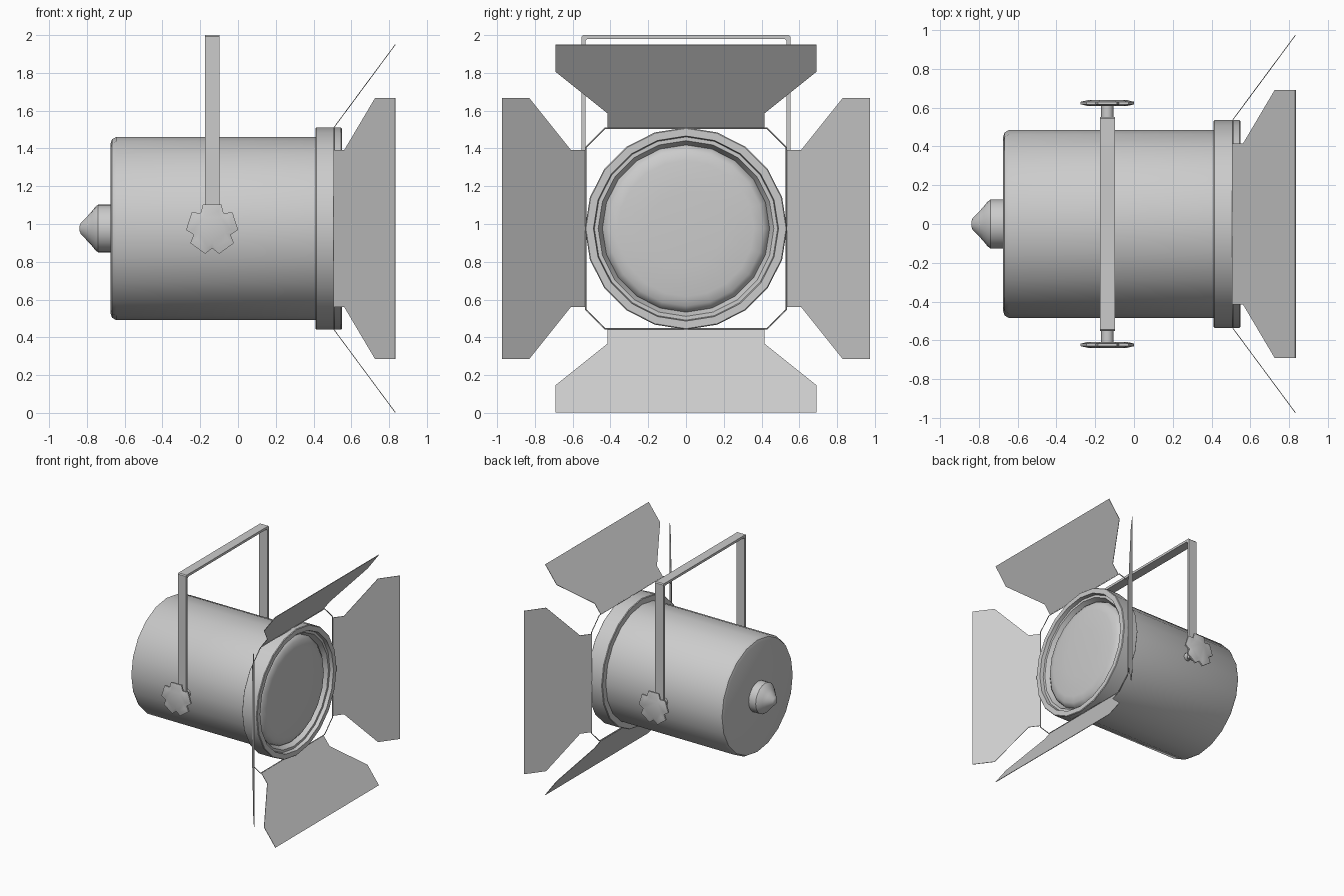
import bpy, bmesh
from math import sin, cos, pi, radians
from mathutils import Matrix, Vector

if "Cube" in bpy.data.objects:
    bpy.data.objects.remove(bpy.data.objects["Cube"])

CZ = 0.976   # height of the lamp axis
SIDES = 20


def finish(name, bm, smooth=None):
    bmesh.ops.recalc_face_normals(bm, faces=bm.faces)
    me = bpy.data.meshes.new(name)
    bm.to_mesh(me)
    bm.free()
    ob = bpy.data.objects.new(name, me)
    bpy.context.collection.objects.link(ob)
    if smooth:
        bpy.ops.object.select_all(action='DESELECT')
        ob.select_set(True)
        bpy.context.view_layer.objects.active = ob
        bpy.ops.object.shade_smooth_by_angle(angle=radians(smooth))
    return ob


def revolve(name, profile, smooth=35):
    """Turn an (x, radius) profile around the lamp axis."""
    bm = bmesh.new()
    vs = [bm.verts.new((x, 0, CZ + r)) for x, r in profile]
    es = [bm.edges.new(p) for p in zip(vs, vs[1:])]
    bmesh.ops.spin(bm, geom=vs + es, cent=(0, 0, CZ), axis=(1, 0, 0),
                   angle=2 * pi, steps=SIDES, use_duplicate=False)
    bmesh.ops.remove_doubles(bm, verts=bm.verts, dist=1e-4)
    return finish(name, bm, smooth)


def box(name, lo, hi):
    bm = bmesh.new()
    bmesh.ops.create_cube(bm, size=1)
    for v in bm.verts:
        v.co = [(a + b) / 2 + c * (b - a) for a, b, c in zip(lo, hi, v.co)]
    return finish(name, bm)


# Housing, rear cap, front rim and lens
revolve("housing", [(-0.675, 0), (-0.675, 0.45), (-0.667, 0.472),
                    (-0.645, 0.485), (0.45, 0.485)])
revolve("rear_cap", [(-0.67, 0.127), (-0.74, 0.127), (-0.755, 0.115),
                     (-0.775, 0.09), (-0.795, 0.068), (-0.832, 0.03),
                     (-0.838, 0.015), (-0.838, 0)])
revolve("front_rim", [(0.41, 0.48), (0.41, 0.53), (0.415, 0.535), (0.545, 0.535),
                      (0.55, 0.53), (0.55, 0.49), (0.52, 0.485),
                      (0.52, 0.465), (0.47, 0.44)])
revolve("lens", [(0.47, 0.445), (0.495, 0.435), (0.515, 0.41),
                 (0.525, 0.36), (0.533, 0.2), (0.536, 0)], 60)

# Barn doors: one flared leaf repeated around the axis
half = [(0.535, 0.415), (0.61, 0.415), (0.83, 0.69), (0.974, 0.69)]
outline = half + [(r, -w) for r, w in reversed(half)]
for i, side in enumerate(("top", "left", "bottom", "right")):
    bm = bmesh.new()
    rot = Matrix.Rotation(i * pi / 2, 4, 'X')
    vs = []
    for r, w in outline:
        x = 0.508 + (r - 0.535) * 0.325 / 0.439
        vs.append(bm.verts.new(rot @ Vector((x, w, r)) + Vector((0, 0, CZ))))
    bm.faces.new(vs)
    ob = finish(side + "_barn_door", bm)
    mod = ob.modifiers.new("thickness", 'SOLIDIFY')
    mod.thickness = 0.004
    mod.offset = 0

# Thin octagonal wire holding the doors
cu = bpy.data.curves.new("door_frame", 'CURVE')
cu.dimensions = '3D'
cu.bevel_depth = 0.004
cu.bevel_resolution = 0
sp = cu.splines.new('POLY')
sp.points.add(7)
octagon = []
for i in range(4):
    rot = Matrix.Rotation(i * pi / 2, 4, 'X')
    octagon += [rot @ Vector((0.51, 0.428, 0.531)), rot @ Vector((0.51, -0.428, 0.531))]
for p, c in zip(sp.points, octagon):
    p.co = (c.x, c.y, c.z + CZ, 1)
sp.use_cyclic_u = True
bpy.context.collection.objects.link(bpy.data.objects.new("door_frame", cu))

# Yoke: U-shaped strap swept across the housing
bm = bmesh.new()
uprofile = [(-0.553, 0.92), (-0.553, 1.992), (-0.545, 2.0), (0.545, 2.0), (0.553, 1.992),
            (0.553, 0.92), (0.533, 0.92), (0.533, 1.97), (0.523, 1.98),
            (-0.523, 1.98), (-0.533, 1.97), (-0.533, 0.92)]
f = bm.faces.new([bm.verts.new((-0.175, y, z)) for y, z in uprofile])
ext = bmesh.ops.extrude_face_region(bm, geom=[f])
bmesh.ops.translate(bm, vec=(0.077, 0, 0),
                    verts=[v for v in ext["geom"] if isinstance(v, bmesh.types.BMVert)])
finish("yoke", bm)

# Pivot bolts and five-lobed clamp knobs
star = []
for k in range(5):
    for d, r in ((-20.5, 0.138), (20.5, 0.138), (36, 0.103)):
        a = radians(72 * k + d)
        star.append((r * sin(a), r * cos(a)))
for s, side in ((-1, "front"), (1, "rear")):
    bm = bmesh.new()
    bmesh.ops.create_cone(bm, cap_ends=True, segments=12, radius1=0.032, radius2=0.032,
                          depth=0.15, matrix=Matrix.Translation((-0.137, s * 0.545, 0.972))
                          @ Matrix.Rotation(pi / 2, 4, 'X'))
    finish(side + "_pivot_bolt", bm, 40)
    bm = bmesh.new()
    rings = [[bm.verts.new((-0.137 + x * k, s * y, 0.975 + z * k)) for x, z in star]
             for y, k in ((0.608, 0.72), (0.617, 1), (0.63, 1), (0.639, 0.72))]
    for a, b in zip(rings, rings[1:]):
        for i in range(15):
            j = (i + 1) % 15
            bm.faces.new((a[i], a[j], b[j], b[i]))
    bm.faces.new(rings[0])
    bm.faces.new(rings[-1])
    finish(side + "_clamp_knob", bm, 35)
